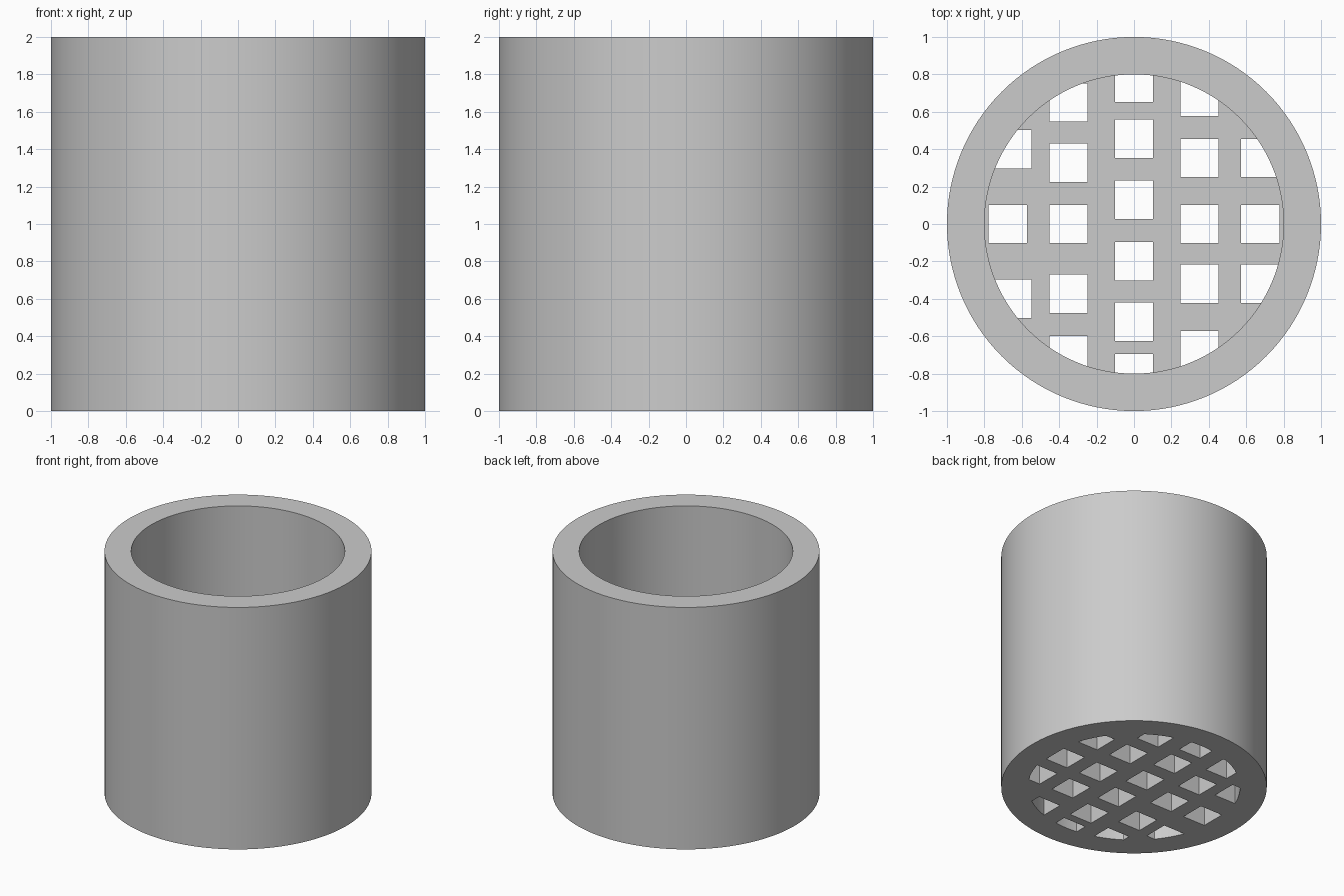
import bpy
import bmesh
import math
from mathutils import Matrix, Vector

cube = bpy.data.objects.get("Cube")
if cube:
    bpy.data.objects.remove(cube, do_unlink=True)

SEGMENTS = 128
OUTER, INNER = 1.0, 0.8
HEIGHT, FLOOR = 2.0, 0.2
HOLE = 0.205

# One plain grey for the whole piece
grey = bpy.data.materials.new("plain grey")
grey.use_nodes = True
colour = (0.6, 0.6, 0.6, 1)
grey.diffuse_color = colour
grey.node_tree.nodes["Principled BSDF"].inputs["Base Color"].default_value = colour


def make_object(name, bm):
    mesh = bpy.data.meshes.new(name)
    bm.to_mesh(mesh)
    bm.free()
    mesh.materials.append(grey)
    obj = bpy.data.objects.new(name, mesh)
    bpy.context.collection.objects.link(obj)
    return obj


def cylinder(name, radius, bottom, top):
    bm = bmesh.new()
    bmesh.ops.create_cone(bm, cap_ends=True, segments=SEGMENTS,
                          radius1=radius, radius2=radius, depth=top - bottom,
                          matrix=Matrix.Translation((0, 0, (bottom + top) / 2)))
    return make_object(name, bm)


def add_box(bm, x, y, size, bottom, top):
    place = Matrix.Translation((x, y, (bottom + top) / 2))
    scale = Matrix.Diagonal(Vector((size, size, top - bottom, 1)))
    bmesh.ops.create_cube(bm, size=1, matrix=place @ scale)


def subtract(target, tool):
    """Cut the tool out of the target, then discard the tool."""
    cut = target.modifiers.new("cut", "BOOLEAN")
    cut.operation = "DIFFERENCE"
    cut.solver = "EXACT"
    cut.object = tool
    bpy.context.view_layer.objects.active = target
    bpy.ops.object.modifier_apply(modifier=cut.name)
    bpy.data.objects.remove(tool, do_unlink=True)


# Square drain holes: column centre x, then the centre y of each hole
columns = [
    (-0.65, (0.4, -0.4)),
    (-0.675, (0,)),
    (-0.35, (0.65, 0.327, 0, -0.373, -0.7)),
    (0, (0.755, 0.455, 0.13, -0.2, -0.523, -0.797)),
    (0.35, (0.68, 0.353, 0, -0.32, -0.675)),
    (0.675, (0.353, 0, -0.32)),
]
bm = bmesh.new()
for x, rows in columns:
    for y in rows:
        add_box(bm, x, y, HOLE, -1, 1)
holes = make_object("hole_cutter", bm)

# Lattice slab, which is what the bore leaves standing as the floor
bm = bmesh.new()
add_box(bm, 0, 0, 3, -0.5, FLOOR)
lattice = make_object("floor_lattice", bm)
subtract(lattice, holes)

# Bore with square prongs that keep the holes inside the wall
bore = cylinder("bore_cutter", INNER, -0.1, HEIGHT + 0.1)
subtract(bore, lattice)

# Cup body
cup = cylinder("perforated_cup", OUTER, 0, HEIGHT)
subtract(cup, bore)

bpy.ops.object.select_all(action="DESELECT")
cup.select_set(True)
bpy.context.view_layer.objects.active = cup
bpy.ops.object.shade_smooth_by_angle(angle=math.radians(30))
